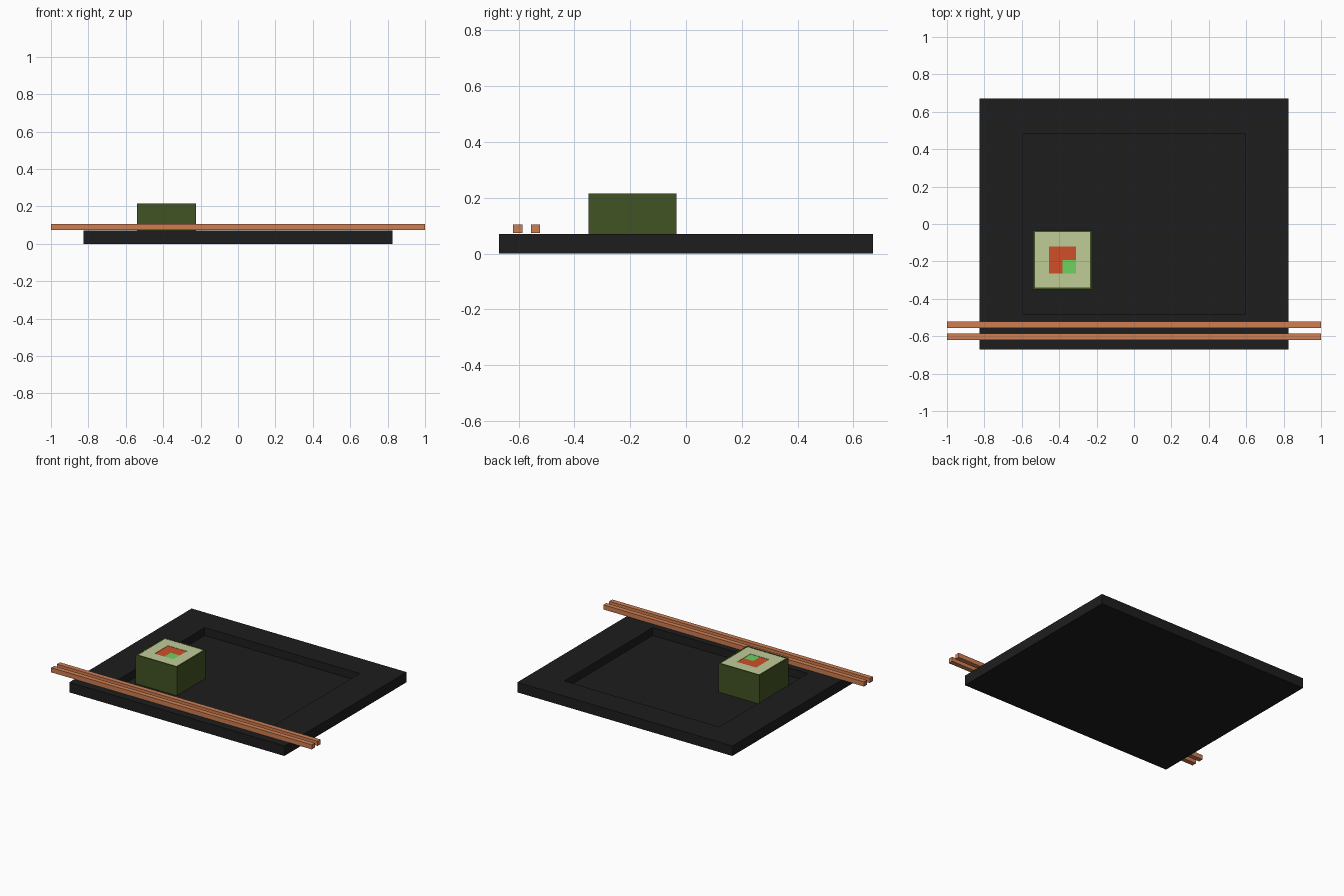
import bpy, bmesh

if "Cube" in bpy.data.objects:
    bpy.data.objects.remove(bpy.data.objects["Cube"])

def material(name, rgb):
    m = bpy.data.materials.new(name)
    m.diffuse_color = [(c / 255) ** 2.2 for c in rgb] + [1]
    m.use_nodes = True
    m.node_tree.nodes["Principled BSDF"].inputs["Base Color"].default_value = m.diffuse_color
    return m

slate = material("slate", (35, 35, 35))
seaweed = material("seaweed", (68, 84, 40))
grain = material("grain", (190, 203, 150))
orange = material("orange", (205, 80, 45))
green = material("green", (110, 208, 98))
wood = material("wood", (205, 125, 83))

def prism(name, outline, z0, z1, mat, recess=None):
    """Extrude an outline; recess = (half_x, half_y, floor z, centre x, centre y) sinks a pocket in the top."""
    bm = bmesh.new()
    base = bm.faces.new([bm.verts.new((x, y, z0)) for x, y in outline])
    ext = bmesh.ops.extrude_face_region(bm, geom=[base], use_keep_orig=True)["geom"]
    for v in (g for g in ext if isinstance(g, bmesh.types.BMVert)):
        v.co.z = z1
    if recess:
        hx, hy, floor, cx, cy = recess
        top = next(g for g in ext if isinstance(g, bmesh.types.BMFace))
        bmesh.ops.inset_region(bm, faces=[top], thickness=0.005)
        for v in top.verts:
            v.co.x = cx + (hx if v.co.x > cx else -hx)
            v.co.y = cy + (hy if v.co.y > cy else -hy)
        pocket = bmesh.ops.extrude_discrete_faces(bm, faces=[top])["faces"][0]
        for v in pocket.verts:
            v.co.z = floor
    bmesh.ops.recalc_face_normals(bm, faces=bm.faces)
    me = bpy.data.meshes.new(name)
    bm.to_mesh(me)
    bm.free()
    me.materials.append(mat)
    ob = bpy.data.objects.new(name, me)
    bpy.context.collection.objects.link(ob)
    return ob

def rect(x0, x1, y0, y1):
    return [(x0, y0), (x1, y0), (x1, y1), (x0, y1)]

# Tray with sunken centre
prism("plate", rect(-.825, .825, -.67, .67), 0, .07, slate, (.595, .485, .015, 0, 0))

# Roll: seaweed wrap, rice and fillings
cx, cy = -.382, -.192
prism("seaweed_wrap", rect(cx - .158, cx + .158, cy - .158, cy + .158), .015, .215,
      seaweed, (.148, .148, .2, cx, cy))
prism("rice", rect(cx - .148, cx + .148, cy - .148, cy + .148), .2, .213,
      grain, (.073, .073, .203, cx, cy))
prism("fish_filling", [(cx - .073, cy - .073), (cx, cy - .073), (cx, cy), (cx + .073, cy),
      (cx + .073, cy + .073), (cx - .073, cy + .073)], .203, .211, orange)
prism("cucumber_filling", rect(cx, cx + .073, cy - .073, cy), .203, .211, green)

# Chopsticks resting on the front rim
for i, y in enumerate((-.603, -.539)):
    prism(f"chopstick_{i + 1}", rect(-1, 1, y - .0165, y + .0165), .073, .105, wood)
